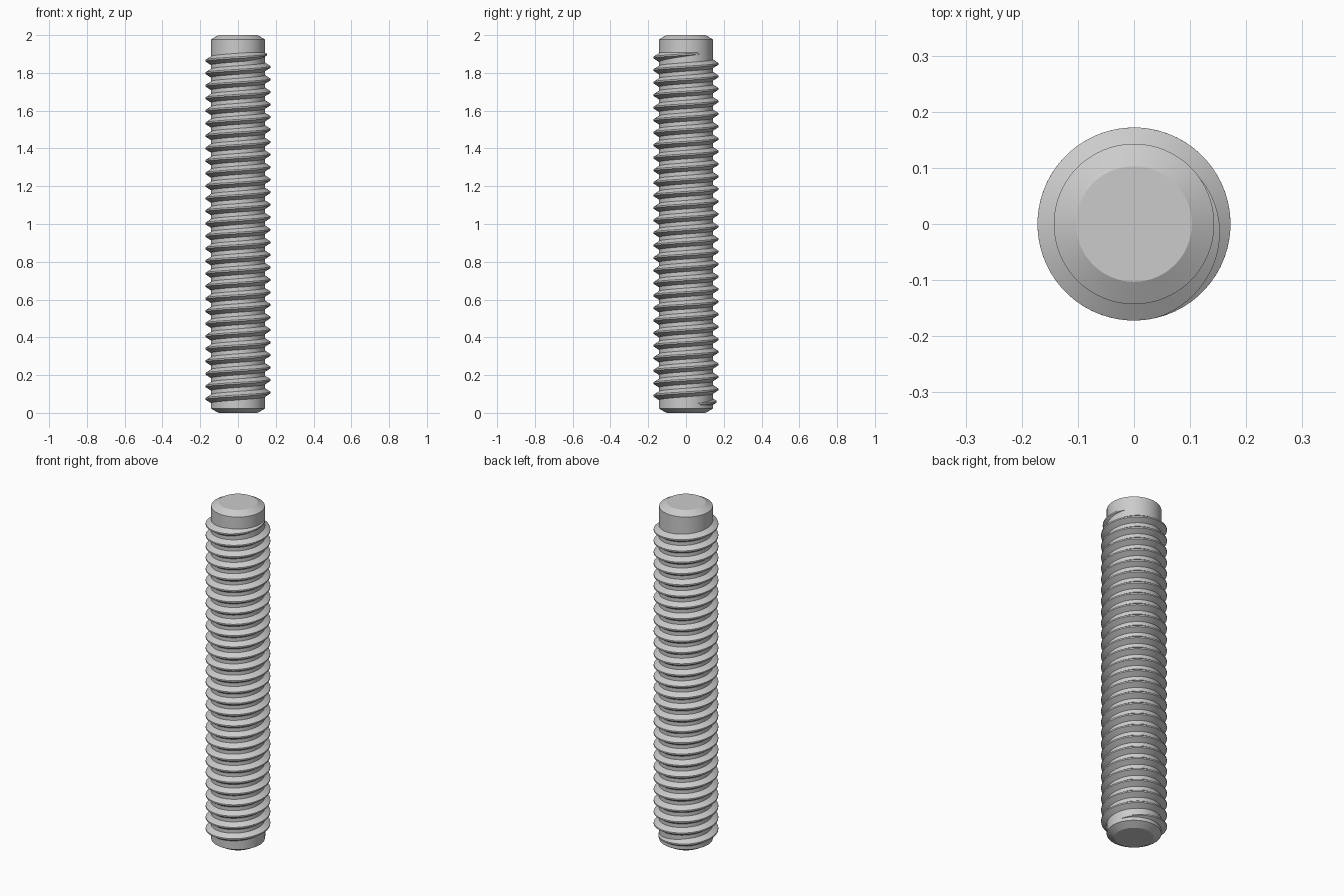
import bpy, bmesh, math

cube = bpy.data.objects.get("Cube")
if cube:
    bpy.data.objects.remove(cube, do_unlink=True)

HEIGHT, CORE_R, CREST_R, TIP_R = 2.0, 0.143, 0.172, 0.103
CHAMFER = 0.023
PITCH = 0.0663
SEGMENTS = 64                      # steps per turn
START, END = 20, 28 * 360 + 35     # thread run in degrees
FADE = 110                         # run-in and run-out in degrees
Z_AT_ZERO = 0.058 - PITCH / 4      # crest height at angle zero

steel = bpy.data.materials.new("steel grey")
steel.use_nodes = True
colour = (0.6, 0.6, 0.6, 1)
steel.diffuse_color = colour
steel.node_tree.nodes["Principled BSDF"].inputs["Base Color"].default_value = colour


def finish(bm, name):
    """Turn a bmesh into a smooth-shaded steel object."""
    bmesh.ops.recalc_face_normals(bm, faces=bm.faces)
    mesh = bpy.data.meshes.new(name)
    bm.to_mesh(mesh)
    bm.free()
    obj = bpy.data.objects.new(name, mesh)
    bpy.context.collection.objects.link(obj)
    mesh.materials.append(steel)
    bpy.ops.object.select_all(action='DESELECT')
    obj.select_set(True)
    bpy.context.view_layer.objects.active = obj
    bpy.ops.object.shade_smooth_by_angle(angle=math.radians(25))
    return obj


def bridge(bm, a, b, closed=True):
    """Join two matching rows of vertices with quads."""
    n = len(a)
    for i in range(n if closed else n - 1):
        j = (i + 1) % n
        bm.faces.new((a[i], a[j], b[j], b[i]))


# Plain rod with chamfered ends
bm = bmesh.new()
rings = []
for r, z in ((TIP_R, 0), (CORE_R, CHAMFER), (CORE_R, HEIGHT - CHAMFER), (TIP_R, HEIGHT)):
    angles = [math.tau * i / SEGMENTS for i in range(SEGMENTS)]
    rings.append([bm.verts.new((r * math.cos(a), r * math.sin(a), z)) for a in angles])
for low, high in zip(rings, rings[1:]):
    bridge(bm, low, high)
bm.faces.new(rings[0])
bm.faces.new(rings[-1])
finish(bm, "rod_core")

# Helical ridge that grows out of the rod and sinks back into it
bm = bmesh.new()
count = round((END - START) / 360 * SEGMENTS)
rows = []
for i in range(count + 1):
    deg = START + (END - START) * i / count
    grow = min(1, (deg - START) / FADE, (END - deg) / FADE)
    crest = CORE_R + (CREST_R - CORE_R) * grow
    a, z = math.radians(deg), Z_AT_ZERO + PITCH * deg / 360
    half = 0.004 + 0.020 * grow
    profile = ((CORE_R - 0.002, -half), (crest, -0.004), (crest, 0.004), (CORE_R - 0.002, half))
    rows.append([bm.verts.new((r * math.cos(a), r * math.sin(a), z + dz)) for r, dz in profile])
for low, high in zip(rows, rows[1:]):
    bridge(bm, low, high)
bm.faces.new(rows[0])
bm.faces.new(rows[-1])
finish(bm, "thread")
